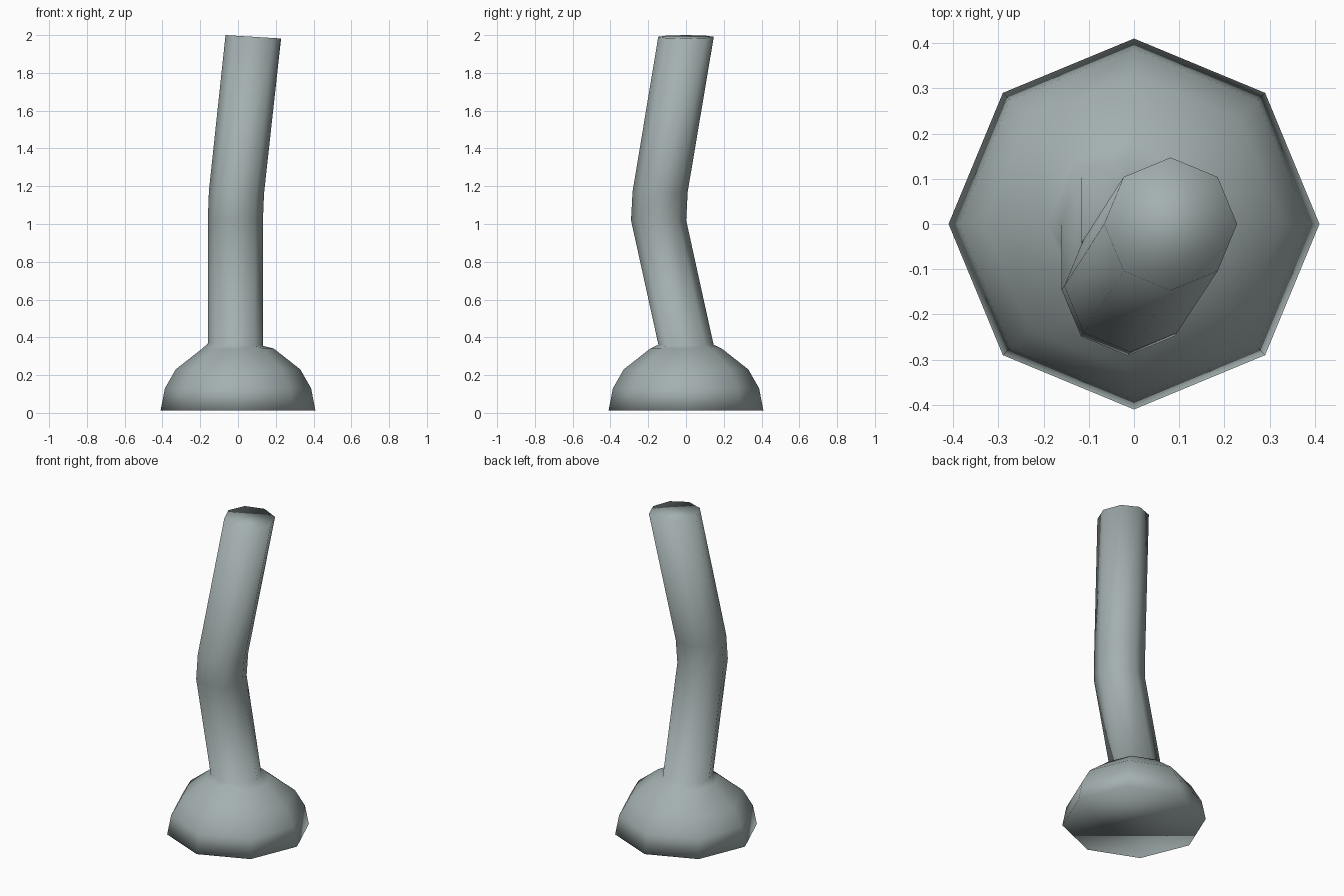
import bpy, bmesh, math

if "Cube" in bpy.data.objects:
    bpy.data.objects.remove(bpy.data.objects["Cube"])

mat = bpy.data.materials.new("grey_green")
mat.diffuse_color = (0.37, 0.43, 0.43, 1)
mat.use_nodes = True
mat.node_tree.nodes["Principled BSDF"].inputs["Base Color"].default_value = mat.diffuse_color

# Cross-sections from bottom to top: x, y, z, radius, z tilt along x
rings = [
    (0, 0, 0.012, 0.41, 0),           # domed base
    (0, 0, 0.13, 0.387, 0),
    (0, 0, 0.23, 0.33, 0),
    (0, 0, 0.34, 0.19, 0),
    (-0.014, 0, 0.361, 0.146, -0.006),  # shaft
    (-0.014, -0.145, 1.02, 0.146, 0),
    (-0.008, -0.137, 1.17, 0.146, -0.006),
    (0.081, 0, 1.991, 0.147, -0.009),
]
SIDES = 8

bm = bmesh.new()
loops = []
for x, y, z, r, tilt in rings:
    loop = []
    for i in range(SIDES):
        a = math.tau * i / SIDES
        loop.append(bm.verts.new((x + r * math.cos(a), y + r * math.sin(a),
                                  z + tilt * math.cos(a))))
    loops.append(loop)

# Walls between neighbouring sections
for lo, hi in zip(loops, loops[1:]):
    for i in range(SIDES):
        j = (i + 1) % SIDES
        bm.faces.new((lo[i], lo[j], hi[j], hi[i]))

# End caps
bm.faces.new(loops[0][::-1])
bm.faces.new(loops[-1])
for f in bm.faces:
    f.smooth = True
bmesh.ops.recalc_face_normals(bm, faces=bm.faces[:])

mesh = bpy.data.meshes.new("bent_lever_with_base")
bm.to_mesh(mesh)
bm.free()
mesh.materials.append(mat)
obj = bpy.data.objects.new("bent_lever_with_base", mesh)
bpy.context.collection.objects.link(obj)
